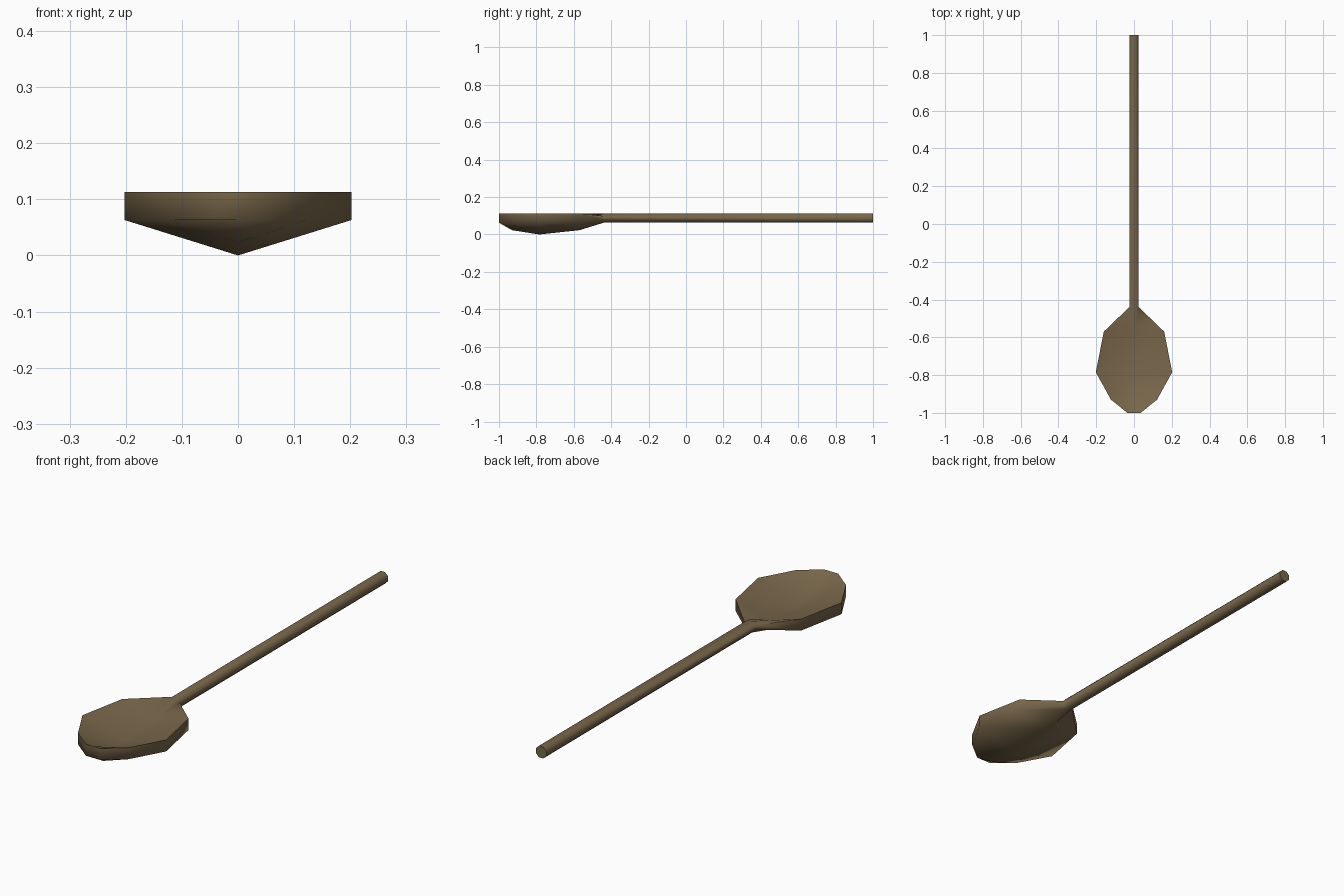
import bpy, bmesh, math

cube = bpy.data.objects.get("Cube")
if cube:
    bpy.data.objects.remove(cube, do_unlink=True)

# Dark wood
wood = bpy.data.materials.new("dark_wood")
wood.use_nodes = True
colour = (0.19, 0.135, 0.07, 1)
wood.diffuse_color = colour
wood.node_tree.nodes["Principled BSDF"].inputs["Base Color"].default_value = colour

RIM, THICK = 0.113, 0.05


def bowl_section(y, half, base):
    """V-shaped shell section; the centre points are doubled to match the handle."""
    top, low = base + THICK, RIM - THICK
    return [(0, y, top), (half, y, RIM), (half, y, low), (0, y, base),
            (0, y, base), (-half, y, low), (-half, y, RIM), (0, y, top)]


def handle_section(y):
    """Octagon with a flat top."""
    r = THICK / 2
    reach = r / math.cos(math.pi / 8)
    angles = [math.radians(67.5 - 45 * i) for i in range(8)]
    return [(reach * math.cos(a), y, RIM - r + reach * math.sin(a)) for a in angles]


# Spoon: bowl from tip to shoulder, then the straight handle
bowl = [(-1.0, 0.035, 0.063), (-0.93, 0.122, 0.023),
        (-0.785, 0.202, 0.0), (-0.57, 0.16, 0.023)]
sections = [bowl_section(*s) for s in bowl] + [handle_section(y) for y in (-0.44, 1.0)]

bm = bmesh.new()
rings = [[bm.verts.new(p) for p in s] for s in sections]
for a, b in zip(rings, rings[1:]):
    for i in range(8):
        j = (i + 1) % 8
        bm.faces.new((a[i], a[j], b[j], b[i]))
bm.faces.new(rings[0])
bm.faces.new(rings[-1])
bmesh.ops.remove_doubles(bm, verts=bm.verts[:], dist=0.0005)
bmesh.ops.recalc_face_normals(bm, faces=bm.faces[:])

mesh = bpy.data.meshes.new("spoon")
bm.to_mesh(mesh)
bm.free()
mesh.materials.append(wood)
spoon = bpy.data.objects.new("spoon", mesh)
bpy.context.collection.objects.link(spoon)

# Smooth sides, crisp rim and handle end
bpy.ops.object.select_all(action="DESELECT")
spoon.select_set(True)
bpy.context.view_layer.objects.active = spoon
bpy.ops.object.shade_smooth_by_angle(angle=math.radians(78))
